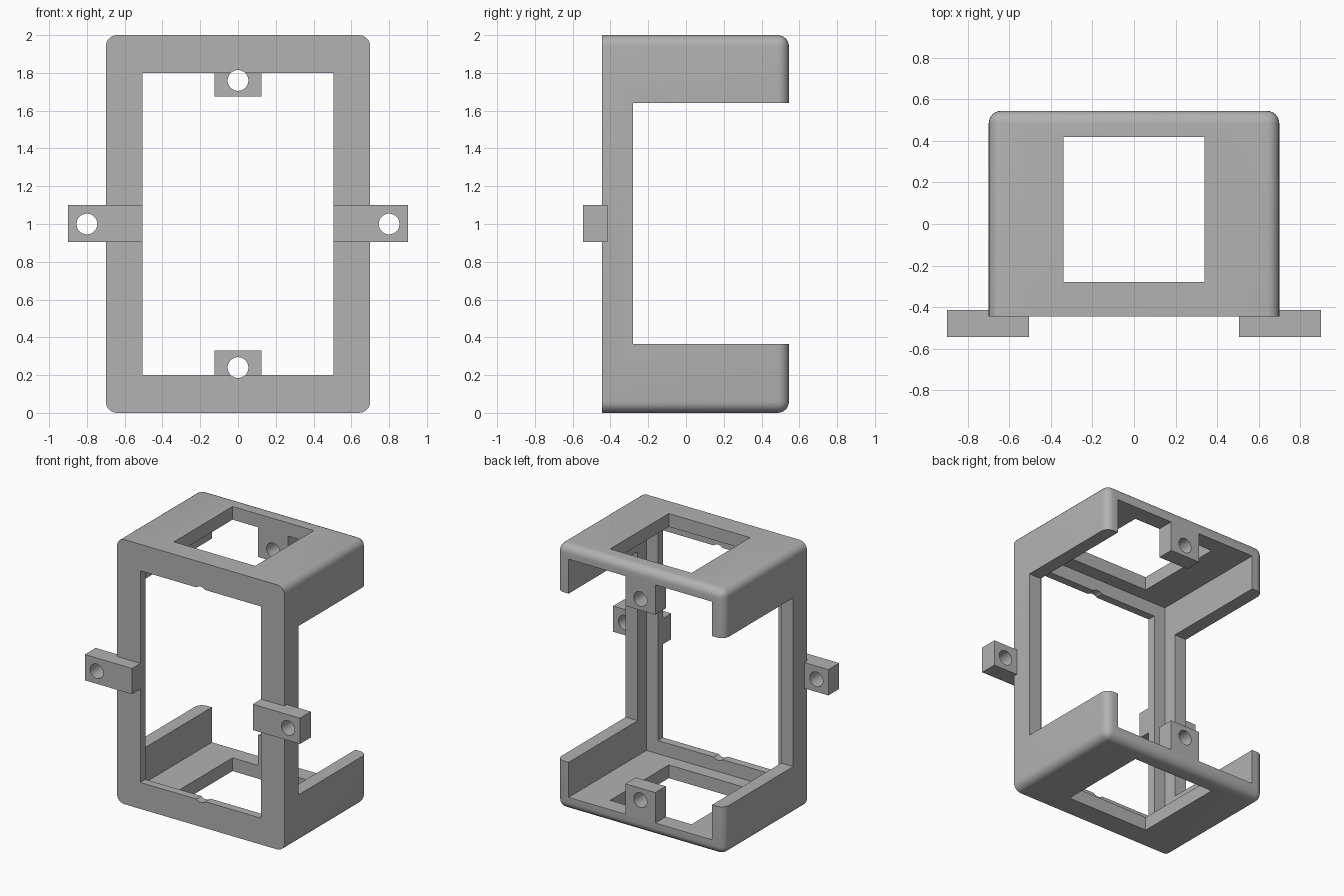
import bpy, bmesh, math
from mathutils import Matrix, Vector

if "Cube" in bpy.data.objects:
    bpy.data.objects.remove(bpy.data.objects["Cube"], do_unlink=True)

grey = bpy.data.materials.new("plain grey")
grey.use_nodes = True
colour = (0.445, 0.445, 0.445, 1)
grey.diffuse_color = colour
grey.node_tree.nodes["Principled BSDF"].inputs["Base Color"].default_value = colour


def finish(name, bm):
    mesh = bpy.data.meshes.new(name)
    bm.to_mesh(mesh)
    bm.free()
    mesh.materials.append(grey)
    ob = bpy.data.objects.new(name, mesh)
    bpy.context.collection.objects.link(ob)
    return ob


def box(name, xs, ys, zs, radius=0):
    """Box from x, y and z ranges; a radius rounds every edge off the front."""
    lo, hi = (Vector(p) for p in zip(xs, ys, zs))
    bm = bmesh.new()
    size = Matrix.Diagonal((*(hi - lo), 1))
    bmesh.ops.create_cube(bm, size=1, matrix=Matrix.Translation((lo + hi) / 2) @ size)
    if radius:
        edges = [e for e in bm.edges if any(v.co.y > lo.y + 0.01 for v in e.verts)]
        bmesh.ops.bevel(bm, geom=edges, offset=radius, segments=6,
                        profile=0.5, affect='EDGES')
    return finish(name, bm)


def hole(x, z):
    """Long round drill running front to back."""
    bm = bmesh.new()
    bmesh.ops.create_cone(bm, cap_ends=True, segments=32, radius1=0.055, radius2=0.055,
                          depth=3, matrix=Matrix.Translation((x, 0, z))
                          @ Matrix.Rotation(math.pi / 2, 4, 'X'))
    return finish("drill", bm)


def cut(ob, cutter):
    mod = ob.modifiers.new("cut", 'BOOLEAN')
    mod.operation = 'DIFFERENCE'
    mod.solver = 'EXACT'
    mod.object = cutter
    bpy.context.view_layer.objects.active = ob
    bpy.ops.object.modifier_apply(modifier=mod.name)
    bpy.data.objects.remove(cutter, do_unlink=True)


def smooth(ob):
    bpy.ops.object.select_all(action='DESELECT')
    ob.select_set(True)
    bpy.context.view_layer.objects.active = ob
    bpy.ops.object.shade_smooth_by_angle(angle=math.radians(30))


FRONT, BACK = -0.445, 0.545

# Hollow frame: rounded shell, open at the back, with a thin front lip
frame = box("frame", (-0.7, 0.7), (FRONT, BACK), (0, 2), radius=0.06)
cut(frame, box("cavity", (-0.6, 0.6), (-0.385, 1), (0.1, 1.9)))
cut(frame, box("front_opening", (-0.505, 0.505), (-1, -0.3), (0.2, 1.8)))
cut(frame, box("side_openings", (-1, 1), (-0.28, 1), (0.365, 1.64)))
cut(frame, box("top_and_bottom_openings", (-0.34, 0.34), (-0.28, 0.42), (-1, 3)))
for z in (0.24, 1.76):
    cut(frame, hole(0, z))
smooth(frame)

# Drilled tabs on the open back edge
for name, zs, z in (("lower_back_tab", (0.1, 0.33), 0.24),
                    ("upper_back_tab", (1.675, 1.9), 1.76)):
    tab = box(name, (-0.125, 0.125), (0.42, BACK), zs)
    cut(tab, hole(0, z))
    smooth(tab)

# Drilled mounting ears on the front, one each side
for name, side in (("left_ear", 1), ("right_ear", -1)):
    ear = box(name, sorted((side * 0.505, side * 0.9)), (-0.545, -0.415), (0.905, 1.1))
    cut(ear, hole(side * 0.8, 1))
    smooth(ear)
